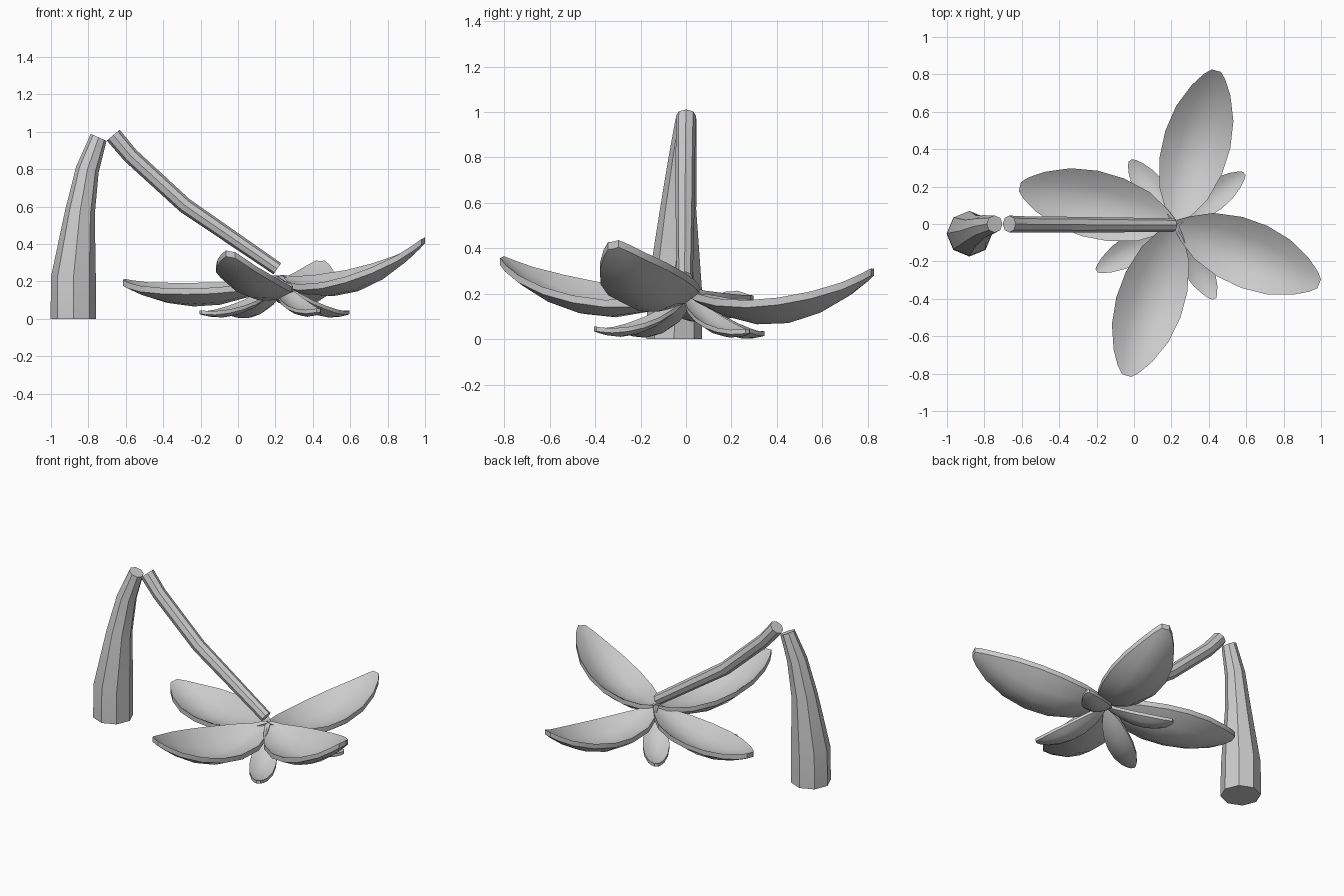
import bpy, bmesh, math
from mathutils import Vector

cube = bpy.data.objects.get("Cube")
if cube:
    bpy.data.objects.remove(cube, do_unlink=True)

grey = bpy.data.materials.new("plain grey")
grey.use_nodes = True
grey.diffuse_color = (0.6, 0.6, 0.6, 1)
grey.node_tree.nodes["Principled BSDF"].inputs["Base Color"].default_value = (0.6, 0.6, 0.6, 1)


def finish(name, bm):
    bmesh.ops.recalc_face_normals(bm, faces=bm.faces[:])
    mesh = bpy.data.meshes.new(name)
    bm.to_mesh(mesh)
    bm.free()
    mesh.materials.append(grey)
    obj = bpy.data.objects.new(name, mesh)
    bpy.context.collection.objects.link(obj)
    bpy.context.view_layer.objects.active = obj
    obj.select_set(True)
    bpy.ops.object.shade_smooth_by_angle(angle=math.radians(40))
    obj.select_set(False)


def tube(name, path, sides=8):
    """Capped tube through rings of (x, y, z, radius, tilt towards +x in degrees)."""
    bm = bmesh.new()
    rings = []
    for x, y, z, r, tilt in path:
        a = math.radians(tilt)
        u = Vector((math.cos(a), 0, -math.sin(a)))
        v = Vector((0, 1, 0))
        angles = [math.tau * i / sides for i in range(sides)]
        rings.append([bm.verts.new(Vector((x, y, z)) + r * (math.cos(t) * u + math.sin(t) * v))
                      for t in angles])
    for lo, hi in zip(rings, rings[1:]):
        for i in range(sides):
            j = (i + 1) % sides
            bm.faces.new((lo[i], lo[j], hi[j], hi[i]))
    bm.faces.new(rings[0])
    bm.faces.new(rings[-1])
    finish(name, bm)


# (position along leaf, share of the greatest half width)
OUTLINE = [(0, .12), (.07, .38), (.2, .74), (.38, .96), (.55, 1), (.72, .88),
           (.87, .6), (.96, .33), (1, .14)]


def leaf(name, base, tip, sag, width, cup, roll, thick):
    """Cupped leaf; sag is the height of the middle of its spine."""
    bm = bmesh.new()
    base, tip = Vector(base), Vector(tip)
    out = Vector((tip.x - base.x, tip.y - base.y, 0)).normalized()
    side = Vector((-out.y, out.x, 0))
    m = 0.45
    rows = []
    for t, share in OUTLINE:
        p = base.lerp(tip, t)
        # parabola through base, sagging middle and tip
        p.z = (base.z * (t - m) * (t - 1) / m + sag * t * (t - 1) / (m * (m - 1))
               + tip.z * t * (t - m) / (1 - m))
        row = []
        for k in (-1, -.5, 0, .5, 1):
            s = k * share
            row.append(bm.verts.new(p + side * s * width + Vector((0, 0, cup * s * s + roll * s))))
        rows.append(row)
    for a, b in zip(rows, rows[1:]):
        for i in range(4):
            bm.faces.new((a[i], b[i], b[i + 1], a[i + 1]))
    # thicken downwards
    grown = bmesh.ops.extrude_face_region(bm, geom=bm.faces[:], use_keep_orig=True)["geom"]
    low = [v for v in grown if isinstance(v, bmesh.types.BMVert)]
    bmesh.ops.translate(bm, verts=low, vec=(0, 0, -thick))
    finish(name, bm)


# Standing stump and the snapped upper trunk
tube("stump", [(-.88, -.052, 0, .122, 0), (-.88, -.05, .22, .12, 2), (-.845, -.035, .57, .08, 8),
               (-.805, -.015, .8, .062, 14), (-.745, 0, .97, .046, 24)])
tube("fallen_trunk", [(-.667, 0, .982, .045, 140), (-.575, -.002, .873, .043, 137),
                      (-.285, -.004, .607, .042, 128), (.21, -.006, .268, .036, 124)])

# Large leaves: tip, sag, roll
for name, tip, sag, roll in [("right_side_leaf", (-.61, .2, .21), .10, -.015),
                             ("front_leaf", (-.04, -.81, .36), .13, -.03),
                             ("left_side_leaf", (.99, -.32, .43), .16, .035),
                             ("back_leaf", (.44, .82, .31), .095, 0)]:
    leaf(name, (.22, .0, .23), tip, sag, .18, .08, roll, .032)

# Small drooping leaves
for name, tip in [("small_back_left_leaf", (.59, .27, .045)), ("small_back_right_leaf", (-.02, .34, .035)),
                  ("small_front_right_leaf", (-.2, -.25, .045)), ("small_front_left_leaf", (.43, -.40, .055))]:
    leaf(name, (.22, 0, .2), tip, .055, .08, .03, 0, .02)
